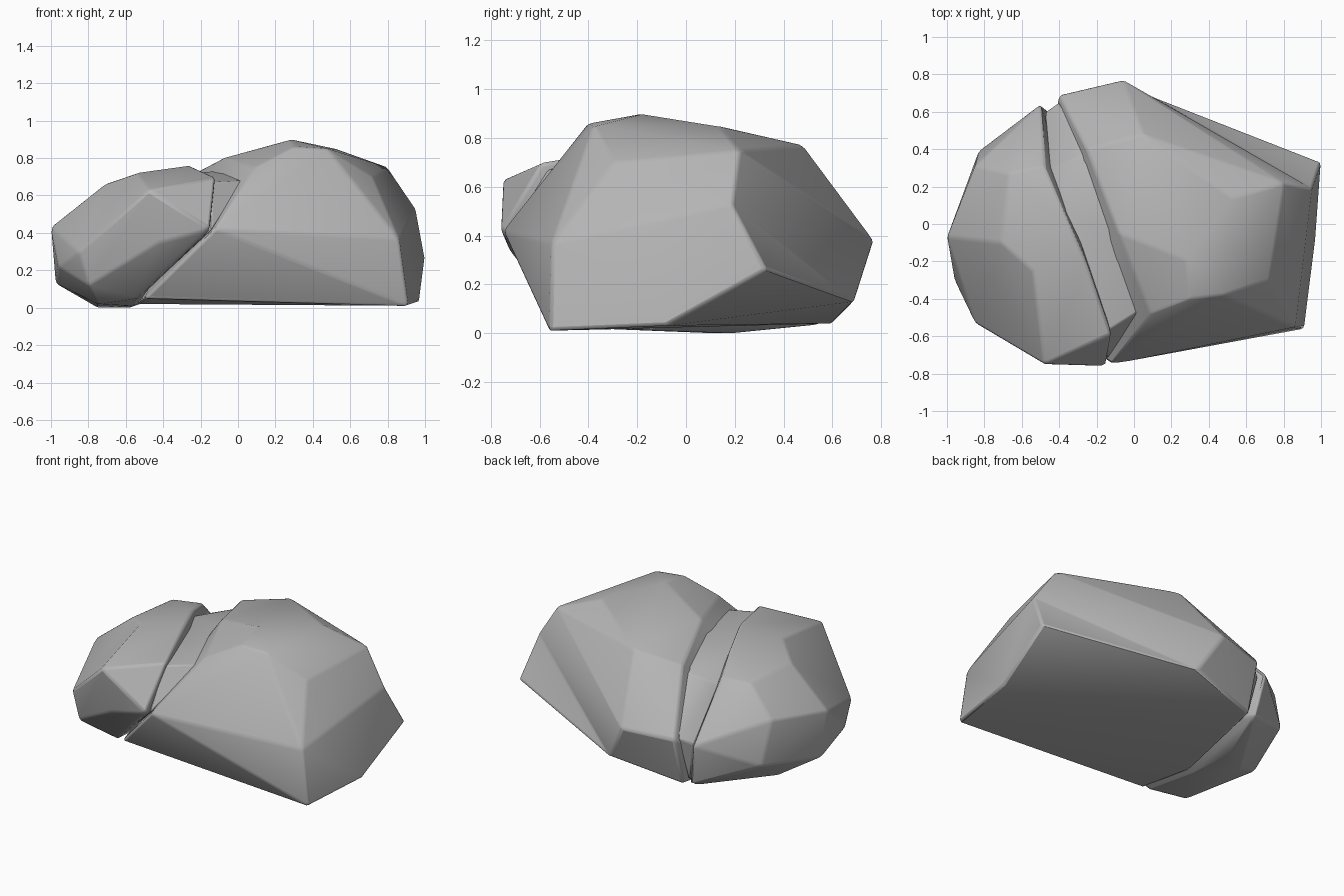
import bpy, bmesh
from math import radians

cube = bpy.data.objects.get("Cube")
if cube:
    bpy.data.objects.remove(cube, do_unlink=True)

stone = bpy.data.materials.new("grey_stone")
stone.use_nodes = True
grey = (0.46, 0.46, 0.46, 1)
stone.diffuse_color = grey
stone.node_tree.nodes["Principled BSDF"].inputs["Base Color"].default_value = grey


def boulder(name, corners, soften, folds=()):
    """Faceted stone: convex shell round its corners, with worn edges.
    Each fold lists a facet's corners; the facet creases between the first two."""
    bm = bmesh.new()
    verts = [bm.verts.new(co) for co in corners]
    bmesh.ops.convex_hull(bm, input=verts)
    for fold in folds:
        rim = [verts[i] for i in fold]
        patch = [f for f in bm.faces if set(rim).issuperset(f.verts)]
        facet = bmesh.ops.dissolve_faces(bm, faces=patch)["region"][0]
        bmesh.utils.face_split(facet, rim[0], rim[1])
    loose = [v for v in bm.verts if not v.link_faces]
    bmesh.ops.delete(bm, geom=loose, context='VERTS')
    bmesh.ops.triangulate(bm, faces=[f for f in bm.faces if len(f.verts) > 3])
    bmesh.ops.dissolve_limit(bm, angle_limit=radians(5), verts=bm.verts[:], edges=bm.edges[:])
    bmesh.ops.recalc_face_normals(bm, faces=bm.faces[:])
    mesh = bpy.data.meshes.new(name)
    bm.to_mesh(mesh)
    bm.free()
    mesh.materials.append(stone)
    ob = bpy.data.objects.new(name, mesh)
    bpy.context.collection.objects.link(ob)
    bpy.ops.object.select_all(action='DESELECT')
    ob.select_set(True)
    bpy.context.view_layer.objects.active = ob
    bpy.ops.object.shade_smooth_by_angle(angle=radians(40))
    bev = ob.modifiers.new("worn_edges", 'BEVEL')
    bev.width = soften
    bev.segments = 2
    bev.limit_method = 'ANGLE'
    bev.angle_limit = radians(20)


# Large half: underside, back and side, front band, crown, split edge
boulder("large_rock", [
    (.91, -.56, .01), (.97, -.08, .03), (1, .33, .26), (.08, .69, .13),
    (-.40, .60, .04), (-.54, -.13, .02), (-.50, -.50, .05),
    (-.06, .77, .38), (-.40, .69, .36), (.95, .19, .53), (.80, .22, .75),
    (-.12, -.75, .42), (.86, -.55, .37),
    (.30, -.40, .86), (.48, -.38, .85), (.72, -.30, .70),
    (.28, -.19, .90), (.52, .14, .85), (.05, .48, .77),
    (-.25, .40, .71), (-.08, -.05, .80), (.09, -.48, .75)], .015,
    folds=[(7, 9, 2, 3, 10, 18)])

# Small half: crown, outer side, front, underside, split edge
boulder("small_rock", [
    (-.71, -.10, .66), (-.54, -.25, .72), (-.67, .27, .65),
    (-1, -.07, .43), (-.85, .31, .47), (-.83, .39, .19),
    (-.975, -.03, .13), (-.96, -.30, .22),
    (-.48, -.75, .63), (-.85, -.53, .30), (-.80, -.53, .12),
    (-.42, -.73, .35), (-.15, -.76, .42),
    (-.75, .10, 0), (-.58, .20, 0), (-.75, -.40, .02),
    (-.54, -.50, .05), (-.57, -.13, .01), (-.45, .60, .04),
    (-.12, -.59, .70), (-.25, -.22, .76), (-.37, .05, .74),
    (-.48, .31, .66), (-.50, .64, .33)], .015,
    folds=[(0, 9, 1, 3, 8)])

# Recessed stone at the bottom of the split
boulder("split_floor", [
    (.04, -.46, .68), (-.14, -.57, .67), (-.05, -.05, .74), (-.37, .05, .70),
    (-.23, .38, .67), (-.45, .30, .60), (-.40, .65, .36), (-.47, .60, .32),
    (-.14, -.72, .42), (-.52, -.47, .07), (-.55, -.12, .04), (-.42, .57, .06)], .008)
